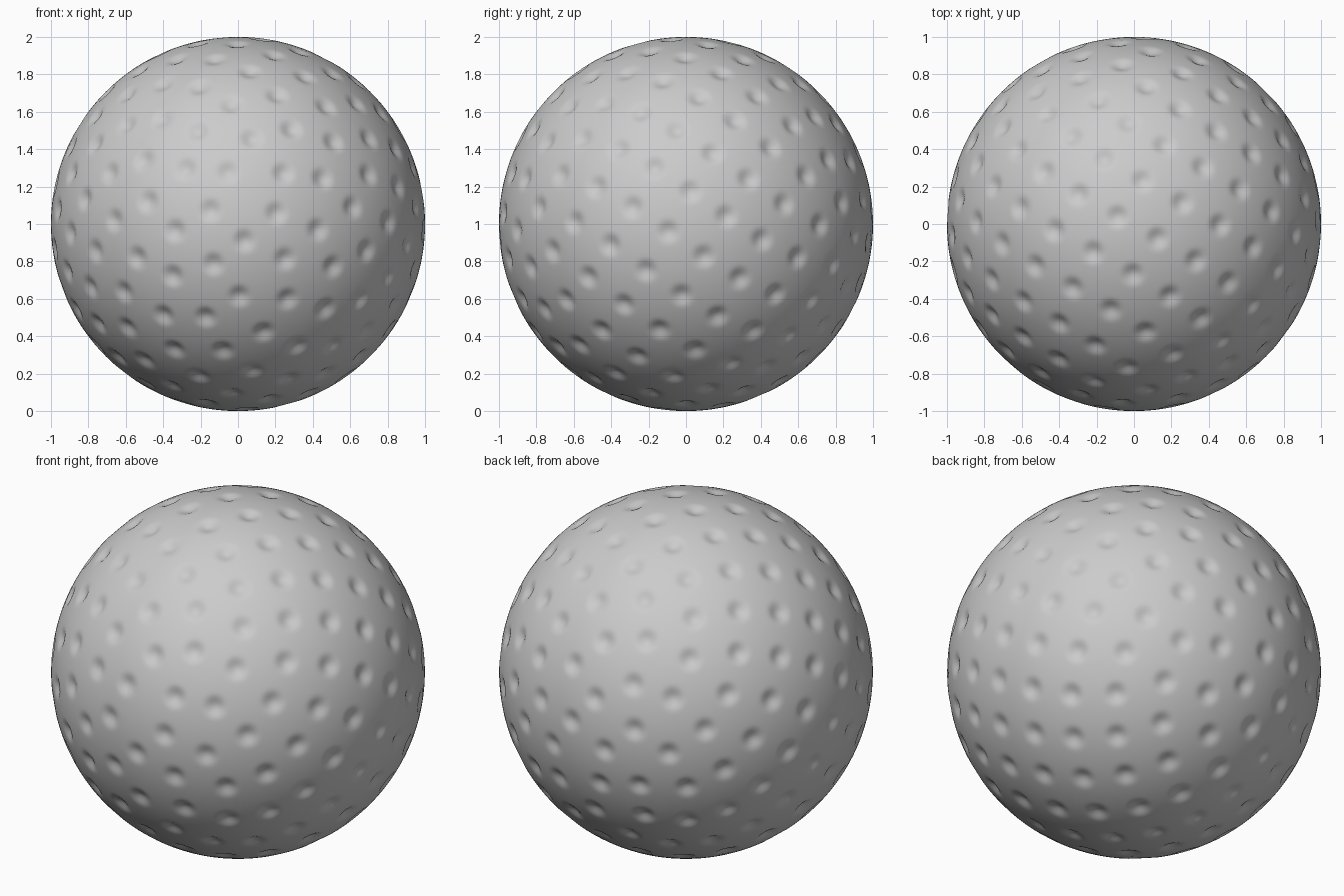
import bpy
import bmesh
import math
from mathutils import Vector, kdtree

cube = bpy.data.objects.get("Cube")
if cube:
    bpy.data.objects.remove(cube, do_unlink=True)

DIMPLES = 220
DIMPLE_RADIUS = 0.075
DIMPLE_DEPTH = 0.02
GOLDEN_ANGLE = math.pi * (3 - math.sqrt(5))
START_ANGLE = math.radians(291)


def dimple_centre(i):
    """Point on a golden-angle spiral running from the front pole to the back."""
    y = (2 * i + 1) / DIMPLES - 1
    r = math.sqrt(1 - y * y)
    a = START_ANGLE - GOLDEN_ANGLE * i
    return Vector((r * math.cos(a), y, r * math.sin(a)))


# Dimple centres, stored for fast lookup
tree = kdtree.KDTree(DIMPLES)
for i in range(DIMPLES):
    tree.insert(dimple_centre(i), i)
tree.balance()

# Ball: fine sphere with a smooth hollow pressed in around each centre
bm = bmesh.new()
bmesh.ops.create_icosphere(bm, subdivisions=7, radius=1)
for v in bm.verts:
    direction = v.co.normalized()
    distance = tree.find(direction)[2]
    depth = 0
    if distance < DIMPLE_RADIUS:
        depth = DIMPLE_DEPTH * (1 + math.cos(math.pi * distance / DIMPLE_RADIUS)) / 2
    v.co = direction * (1 - depth)
for f in bm.faces:
    f.smooth = True

mesh = bpy.data.meshes.new("dimpled_ball")
bm.to_mesh(mesh)
bm.free()
ball = bpy.data.objects.new("dimpled_ball", mesh)
ball.location.z = 1
bpy.context.collection.objects.link(ball)

# Plain light grey
grey = bpy.data.materials.new("light_grey")
grey.use_nodes = True
colour = (0.6, 0.6, 0.6, 1)
grey.diffuse_color = colour
grey.node_tree.nodes["Principled BSDF"].inputs["Base Color"].default_value = colour
mesh.materials.append(grey)
